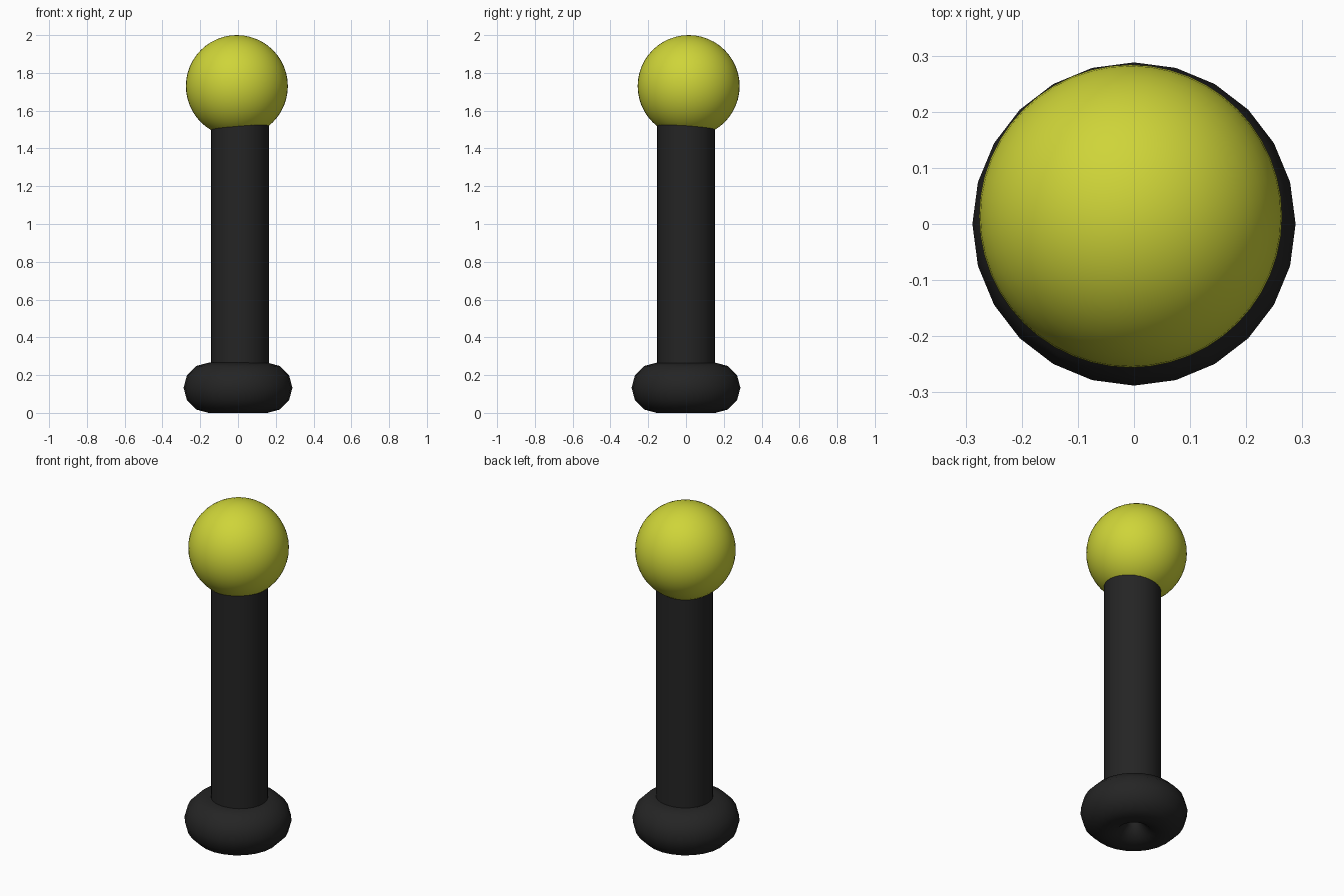
import bpy
import math

cube = bpy.data.objects.get("Cube")
if cube:
    bpy.data.objects.remove(cube, do_unlink=True)


def make_material(name, colour):
    mat = bpy.data.materials.new(name)
    mat.use_nodes = True
    mat.diffuse_color = (*colour, 1)
    bsdf = next(n for n in mat.node_tree.nodes if n.type == "BSDF_PRINCIPLED")
    bsdf.inputs["Base Color"].default_value = (*colour, 1)
    return mat


def finish(name, mat, angle=40):
    obj = bpy.context.object
    obj.name = name
    obj.data.materials.append(mat)
    bpy.ops.object.shade_smooth_by_angle(angle=math.radians(angle))
    return obj


black = make_material("matte black", (0.018, 0.018, 0.018))
yellow = make_material("lime yellow", (0.62, 0.66, 0.04))

# Rounded ring foot with a tiny central hole
bpy.ops.mesh.primitive_torus_add(
    major_radius=0.155, minor_radius=0.133,
    major_segments=24, minor_segments=12, location=(0, 0, 0.133))
finish("base_ring", black, 60)

# Straight shaft, sunk into the foot and the ball
bottom, top = 0.14, 1.60
bpy.ops.mesh.primitive_cylinder_add(
    vertices=32, radius=0.153, depth=top - bottom,
    location=(0.01, 0, (bottom + top) / 2))
finish("shaft", black)

# Ball on top, slightly off centre
bpy.ops.mesh.primitive_uv_sphere_add(
    segments=48, ring_count=24, radius=0.27, location=(-0.006, 0.014, 1.73))
finish("ball_top", yellow)
